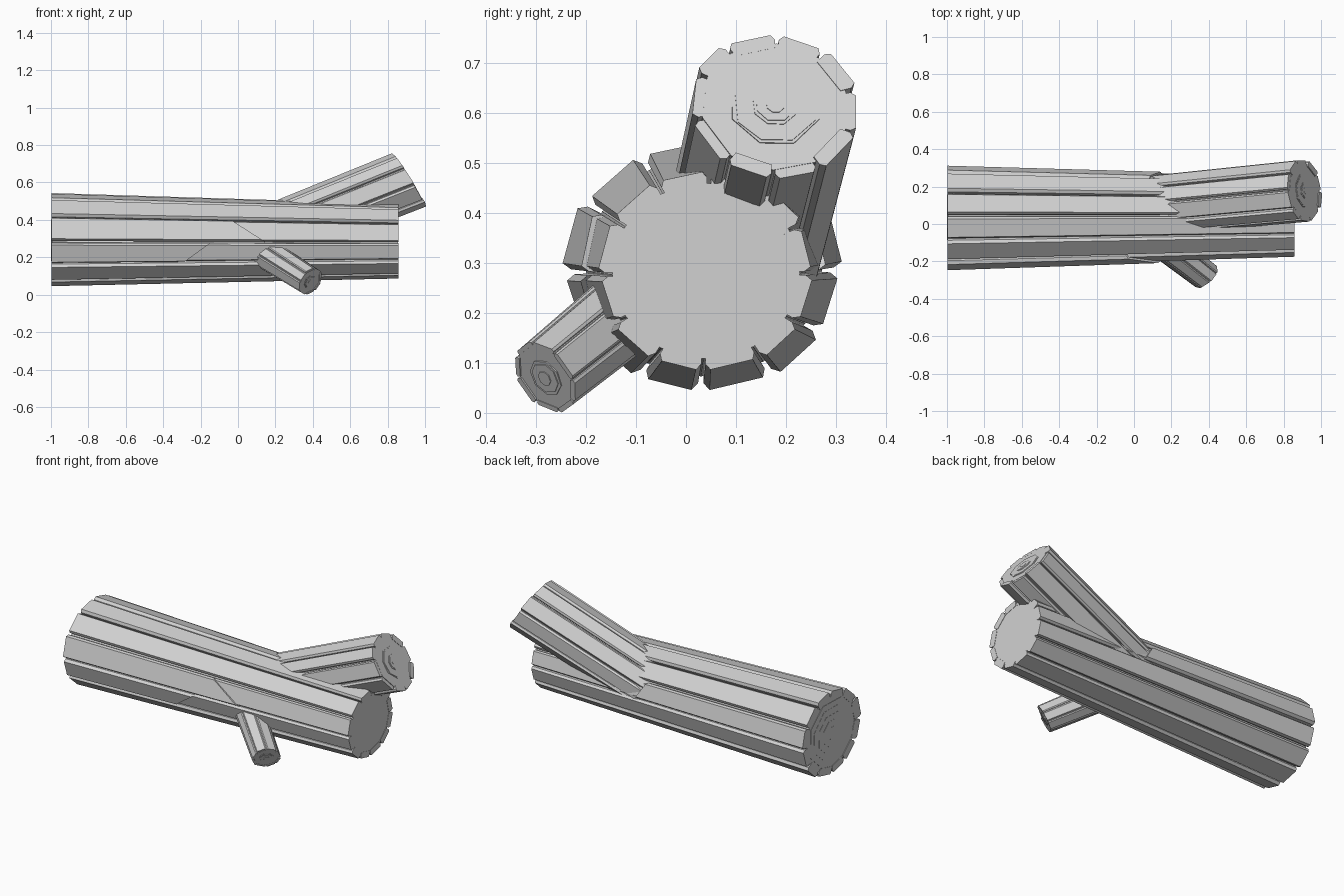
import bpy, bmesh, math, random
from mathutils import Vector

random.seed(4)
cube = bpy.data.objects.get("Cube")
if cube:
    bpy.data.objects.remove(cube)

grey = bpy.data.materials.new("plain_grey")
grey.use_nodes = True
grey.diffuse_color = (0.64, 0.64, 0.64, 1)
grey.node_tree.nodes["Principled BSDF"].inputs["Base Color"].default_value = (0.64, 0.64, 0.64, 1)


def finish(name, bm):
    bmesh.ops.recalc_face_normals(bm, faces=bm.faces)
    mesh = bpy.data.meshes.new(name)
    bm.to_mesh(mesh)
    bm.free()
    mesh.materials.append(grey)
    bpy.context.collection.objects.link(bpy.data.objects.new(name, mesh))


def loft(bm, first, last):
    """Closed prism between two matching loops of points."""
    a = [bm.verts.new(p) for p in first]
    b = [bm.verts.new(p) for p in last]
    n = len(a)
    for i in range(n):
        j = (i + 1) % n
        bm.faces.new((a[i], a[j], b[j], b[i]))
    bm.faces.new(a[::-1])
    bm.faces.new(b)


class Frame:
    """A cut end: centre, facing direction and radius, slightly wide if asked."""
    def __init__(self, centre, normal, radius, wide=1.0):
        self.c, self.n = Vector(centre), Vector(normal).normalized()
        self.u = Vector((0, 0, 1)).cross(self.n).normalized()
        self.v = self.n.cross(self.u)
        self.r, self.wide = radius, wide

    def at(self, angle, factor, out=0.0):
        r = self.r * factor
        return (self.c + self.u * (r * self.wide * math.cos(angle))
                + self.v * (r * math.sin(angle)) + self.n * out)


def limb(name, start, end, plates, splits=None, uneven=0.0, core=0.87, phase=0.0):
    """Solid core wrapped in separate bark plates; splits are slanted steps."""
    splits = splits or {}
    step = 2 * math.pi / plates
    edges = [phase + (i + random.uniform(-0.09, 0.09)) * step for i in range(plates)]
    edges.append(edges[0] + 2 * math.pi)

    def point(t, angle, factor):
        return start.at(angle, factor).lerp(end.at(angle, factor), t)

    bm = bmesh.new()
    loft(bm, [point(0.001, a, core) for a in edges[:-1]],
         [point(0.999, a, core) for a in edges[:-1]])
    finish(name + "_core", bm)

    bm = bmesh.new()
    for i in range(plates):
        a0, a1 = edges[i], edges[i + 1]
        gap, slope = step * 0.04, step * 0.13
        shoulder = core + (1 - core) * 0.55

        def slab(ta, tb, height):
            section = [(a0 + gap, core - 0.06), (a0 + gap, shoulder * height),
                       (a0 + slope, height), (a1 - slope, height),
                       (a1 - gap, shoulder * height), (a1 - gap, core - 0.06)]
            loops = []
            for t0, t1 in (ta, tb):
                loops.append([point(t0 + (t1 - t0) * (a - a0) / (a1 - a0), a, f)
                              for a, f in section])
            loft(bm, *loops)

        tip = 1 + random.uniform(-uneven, uneven)
        height = random.uniform(0.975, 1.01)
        if i in splits:
            cut = splits[i]
            slab((0, 0), cut, height + 0.035)
            slab(cut, (tip, tip), height - 0.01)
        else:
            slab((0, 0), (tip, tip), height)
    finish(name + "_bark", bm)


def growth_rings(name, frame, radii, side):
    """Thin stacked octagons on a cut end."""
    for k, radius in enumerate(radii):
        bm = bmesh.new()
        angles = [(j + 0.5) * math.pi / 4 + random.uniform(-0.07, 0.07) for j in range(8)]
        loft(bm, [frame.at(a, radius, -0.004 * side) for a in angles],
             [frame.at(a, radius, 0.004 * (k + 1) * side) for a in angles])
        finish(f"{name}_ring_{k + 1}", bm)


# Trunk
trunk_left = Frame((-0.996, 0.036, 0.292), (1, 0, 0), 0.252, 1.08)
trunk_right = Frame((0.857, 0.04, 0.284), (1, 0, 0), 0.202, 1.07)
limb("trunk", trunk_left, trunk_right, 12,
     splits={5: (0.51, 0.62), 6: (0.46, 0.375), 0: (0.62, 0.58)})
growth_rings("trunk", trunk_left, (0.8, 0.65, 0.48, 0.32, 0.15), -0.25)

# Large branch
tilt = (0.845, 0.1, 0.53)
branch_base = Frame((0.1, 0.1, 0.29), tilt, 0.165)
branch_tip = Frame((0.912, 0.178, 0.613), tilt, 0.172)
limb("large_branch", branch_base, branch_tip, 10, uneven=0.006, phase=0.2)
growth_rings("large_branch", branch_tip, (0.54, 0.5, 0.27, 0.23, 0.11), 0.4)

# Small branch
stub_base = Frame((0.1, -0.06, 0.25), (0.68, -0.57, -0.46), 0.088)
stub_tip = Frame((0.385, -0.28, 0.071), (0.62, -0.62, -0.46), 0.08)
limb("small_branch", stub_base, stub_tip, 8, uneven=0.01, core=0.92)
growth_rings("small_branch", stub_tip, (0.5, 0.42, 0.2), 0.5)
